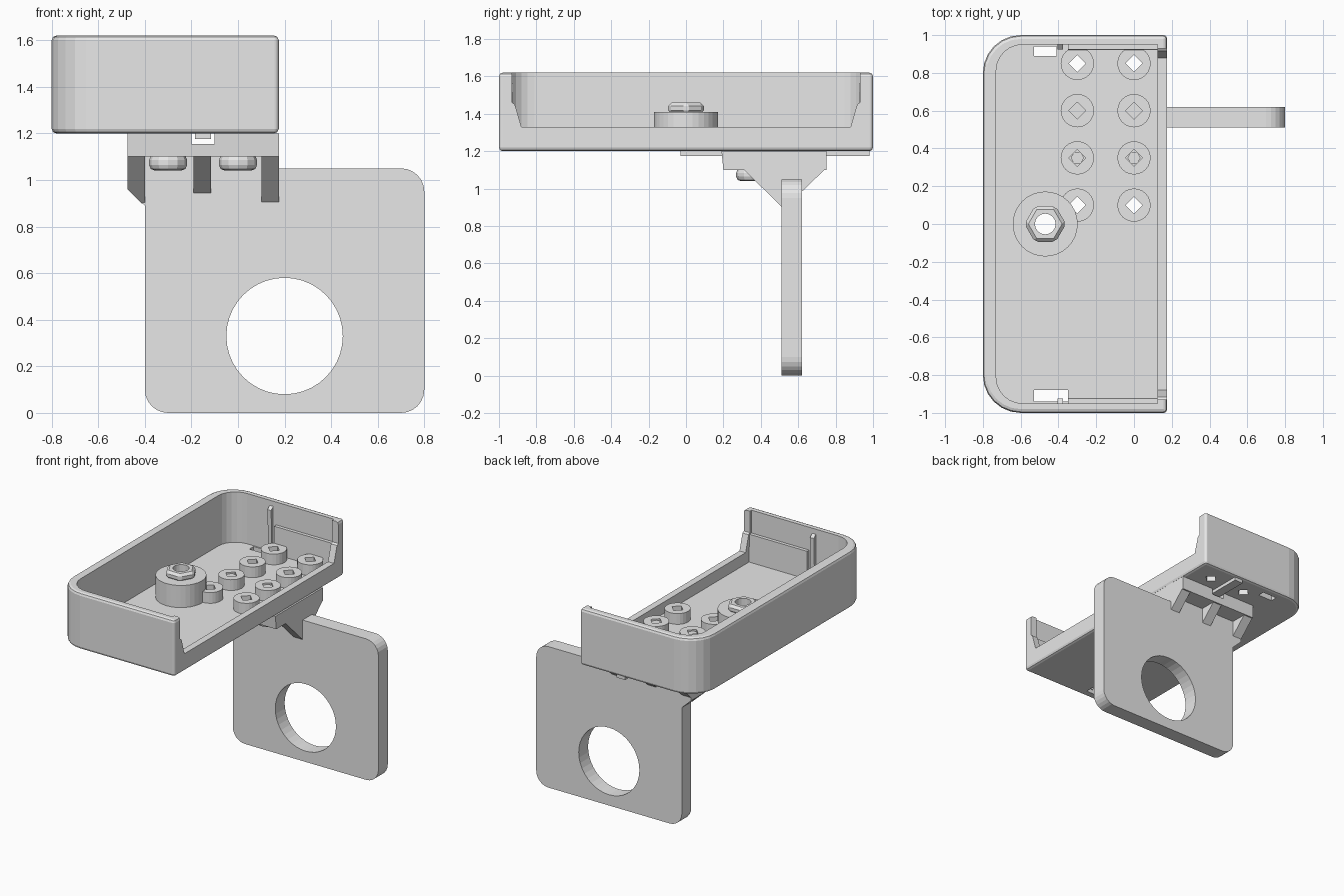
import bpy, bmesh, math
from mathutils import Vector

if "Cube" in bpy.data.objects:
    bpy.data.objects.remove(bpy.data.objects["Cube"])

grey = bpy.data.materials.new("light grey")
grey.diffuse_color = (0.8, 0.8, 0.8, 1)
grey.use_nodes = True
grey.node_tree.nodes["Principled BSDF"].inputs["Base Color"].default_value = grey.diffuse_color


def rounded(x0, x1, y0, y1, radii, seg=6):
    """Rectangle outline, radii for corners: (x1,y1) (x0,y1) (x0,y0) (x1,y0)."""
    pts = []
    corners = [(x1, y1, -1, -1), (x0, y1, 1, -1), (x0, y0, 1, 1), (x1, y0, -1, 1)]
    for k, ((x, y, sx, sy), r) in enumerate(zip(corners, radii)):
        if r == 0:
            pts.append((x, y))
            continue
        for i in range(seg + 1):
            a = math.pi / 2 * (k + i / seg)
            pts.append((x + sx * r + r * math.cos(a), y + sy * r + r * math.sin(a)))
    return pts


def circle(x, y, r, n, turn=0.0):
    return [(x + r * math.cos(turn + 2 * math.pi * i / n),
             y + r * math.sin(turn + 2 * math.pi * i / n)) for i in range(n)]


def prism(name, pts, lo, hi, axis="z"):
    """Extrude a 2D outline along an axis (x: pts are y,z; y: pts are x,z; z: pts are x,y)."""
    place = {"x": lambda p, t: (t, p[0], p[1]),
             "y": lambda p, t: (p[0], t, p[1]),
             "z": lambda p, t: (p[0], p[1], t)}[axis]
    bm = bmesh.new()
    face = bm.faces.new([bm.verts.new(place(p, lo)) for p in pts])
    ext = bmesh.ops.extrude_face_region(bm, geom=[face])
    move = Vector(place((0, 0), hi - lo))
    bmesh.ops.translate(bm, vec=move, verts=[v for v in ext["geom"] if isinstance(v, bmesh.types.BMVert)])
    bmesh.ops.recalc_face_normals(bm, faces=bm.faces)
    mesh = bpy.data.meshes.new(name)
    bm.to_mesh(mesh)
    bm.free()
    mesh.materials.append(grey)
    ob = bpy.data.objects.new(name, mesh)
    bpy.context.collection.objects.link(ob)
    return ob


def box(name, x, y, z):
    return prism(name, [(x[0], y[0]), (x[1], y[0]), (x[1], y[1]), (x[0], y[1])], *z)


def bake(ob):
    """Apply all modifiers."""
    deps = bpy.context.evaluated_depsgraph_get()
    mesh = bpy.data.meshes.new_from_object(ob.evaluated_get(deps))
    ob.modifiers.clear()
    ob.data = mesh


def bevel(ob, width, seg=2):
    m = ob.modifiers.new("bevel", "BEVEL")
    m.width, m.segments, m.limit_method, m.angle_limit = width, seg, "ANGLE", math.radians(50)
    bake(ob)


def cut(ob, cutters):
    for c in cutters:
        m = ob.modifiers.new("cut", "BOOLEAN")
        m.operation, m.solver, m.object = "DIFFERENCE", "EXACT", c
        bake(ob)
    for c in cutters:
        bpy.data.objects.remove(c)


XS, YS = (-0.3, 0.0), (0.1, 0.35, 0.6, 0.85)
NUT = (-0.47, 0.0)


def hole(x, y):
    return prism("hole_cutter", circle(x, y, 0.045, 4), 1.0, 1.7)


def nut_hole():
    return prism("nut_hole_cutter", circle(*NUT, 0.055, 16), 1.0, 1.7)


# tray shell, open on the +x side above a low lip
tray = prism("tray", rounded(-0.8, 0.175, -1, 1, (0.02, 0.2, 0.2, 0.02)), 1.2, 1.62)
bevel(tray, 0.03)
opening = [(-0.88, 1.33), (0.88, 1.33), (0.915, 1.45), (0.93, 1.46), (0.93, 1.8),
           (-0.93, 1.8), (-0.93, 1.46), (-0.915, 1.45)]
cutters = [prism("cavity_cutter", rounded(-0.73, 0.125, -0.95, 0.95, (0, 0.14, 0.14, 0)), 1.245, 1.8),
           prism("opening_cutter", opening, 0.05, 0.4, "x"),
           box("slot_cutter", (-0.53, -0.41), (0.89, 0.94), (1.1, 1.4)),
           box("slot_cutter", (-0.53, -0.35), (-0.94, -0.88), (1.1, 1.4)),
           nut_hole()]
cutters += [hole(x, y) for x in XS for y in YS]
cut(tray, cutters)

# thickened ledges inside both end walls, each with a slim upright clip
for s in (-1, 1):
    prism("end_ledge", [(s * 0.96, 1.23), (s * 0.92, 1.23), (s * 0.925, 1.45), (s * 0.96, 1.45)],
          -0.35, 0.15, "x")
    prism("end_clip", [(s * 0.96, 1.23), (s * 0.935, 1.23), (s * 0.925, 1.56), (s * 0.96, 1.59)],
          -0.405, -0.375, "x")

# round bosses on the tray floor
for x in XS:
    for y in YS:
        boss = prism("boss", circle(x, y, 0.088, 24), 1.235, 1.325)
        cut(boss, [hole(x, y)])

# large boss and hex nut
washer = prism("large_boss", circle(*NUT, 0.172, 32), 1.235, 1.41)
cut(washer, [nut_hole()])
nut = prism("hex_nut", circle(*NUT, 0.11, 6), 1.40, 1.46)
bevel(nut, 0.018, 1)
cut(nut, [nut_hole()])

# narrow guide rail under the tray
box("guide_rail", (-0.185, -0.115), (-0.03, 0.98), (1.175, 1.205))

# mounting bracket block with a groove for the rail
block = prism("bracket_block", [(0.19, 1.2), (0.2, 1.1), (0.75, 1.1), (0.75, 1.2)], -0.475, 0.175, "x")
cut(block, [box("groove_cutter", (-0.2, -0.1), (0.1, 0.9), (1.155, 1.3))])

# gusset ribs in front of and behind the hanging plate, the left one trimmed at a slant
for x0, x1, low in ((-0.475, -0.4, 0.9), (-0.19, -0.115, 0.94), (0.1, 0.175, 0.9)):
    rib = prism("rib", [(0.3, 1.11), (0.515, low), (0.615, 0.98), (0.75, 1.11)], x0, x1, "x")
    if x0 < -0.4:
        cut(rib, [prism("trim_cutter", [(-0.55, 1.035), (-0.55, 0.7), (-0.3, 0.7), (-0.3, 0.785)],
                        0.2, 0.8, "y")])

# left-hand neck of the plate, with a slanted lower edge
prism("plate_neck", [(-0.475, 1.11), (-0.475, 0.96), (-0.39, 0.88), (-0.39, 1.0), (0.175, 1.0), (0.175, 1.11)],
      0.512, 0.618, "y")

# hanging plate with a large round hole
plate = prism("hanging_plate", rounded(-0.4, 0.8, 0, 1.05, (0.1, 0, 0.1, 0.1)), 0.51, 0.62, "y")
cut(plate, [prism("plate_hole_cutter", circle(0.2, 0.33, 0.25, 40), 0.3, 0.9, "y")])

# bolts through the bracket
for x in XS:
    head = prism("bolt_head", circle(x, 0.35, 0.082, 12), 1.04, 1.11)
    bevel(head, 0.025, 2)
    prism("bolt_tip", circle(x, 0.35, 0.035, 6), 1.1, 1.315)
